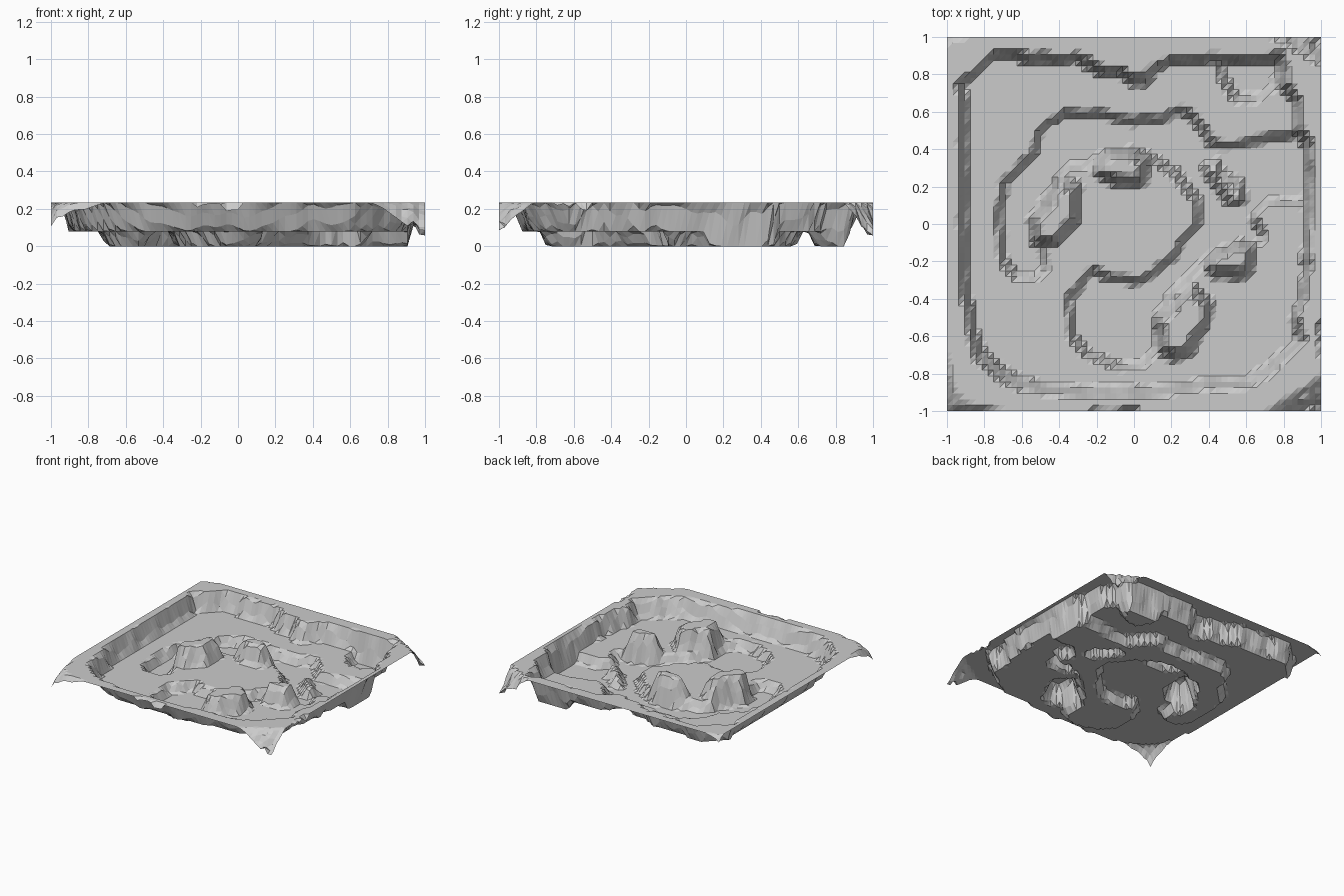
import bpy, bmesh, math, random
from mathutils import Vector
from mathutils.noise import noise

if "Cube" in bpy.data.objects:
    bpy.data.objects.remove(bpy.data.objects["Cube"])

random.seed(4)
N = 64                       # grid cells per side
LOW, MID, TOP = 0.0, 0.08, 0.235

# outline of the basin inside the high rim
BASIN = [(-.92, .5), (-.92, .74), (-.86, .82), (-.78, .89), (-.66, .91), (-.56, .88), (-.3, .89),
         (-.17, .82), (-.08, .82), (-.02, .77), (.06, .77), (.18, .87), (.3, .87), (.4, .9),
         (.5, .87), (.78, .89), (.8, .75), (.87, .66), (.88, .52), (.93, .42), (.93, -.22),
         (.9, -.35), (.87, -.5), (.88, -.63), (.74, -.76), (.62, -.84), (.26, -.87), (.1, -.9),
         (-.3, -.9), (-.5, -.88), (-.68, -.82), (-.84, -.69), (-.87, -.5), (-.91, -.28), (-.91, .2)]
# sunken winding channel
CHANNEL = [(-.62, -.28), (-.7, -.2), (-.72, 0), (-.7, .22), (-.55, .36), (-.47, .52), (-.38, .6),
           (-.2, .59), (0, .55), (.16, .56), (.24, .61), (.32, .57), (.42, .43), (.6, .42),
           (.72, .47), (.97, .48), (.97, .11), (.7, .12), (.65, .02), (.69, -.08), (.62, -.12),
           (.46, -.13), (.3, -.27), (.2, -.37), (.13, -.5), (.12, -.66), (.06, -.75), (-.08, -.76),
           (-.25, -.7), (-.33, -.6), (-.35, -.4), (-.22, -.25), (-.12, -.29), (.02, -.31),
           (.18, -.2), (.34, 0), (.34, .12), (.22, .27), (.1, .35), (-.02, .39), (-.2, .35),
           (-.34, .3), (-.45, .17), (-.55, .03), (-.49, -.12), (-.47, -.25), (-.53, -.29)]
POND = [(.46, .92), (.48, .78), (.54, .67), (.64, .66), (.76, .73), (.77, .92)]
ROCK = [(.38, .3), (.44, .33), (.48, .24), (.56, .22), (.58, .12), (.52, .11), (.44, .21)]
HILLS = [
    [(-.52, -.08), (-.42, -.1), (-.31, .03), (-.31, .2), (-.4, .23), (-.46, .1), (-.53, .03)],
    [(-.2, .28), (-.1, .23), (.04, .23), (.07, .33), (-.02, .38), (-.12, .37)],
    [(.4, -.2), (.43, -.26), (.61, -.26), (.63, -.14), (.54, -.11)],
    [(.14, -.52), (.15, -.66), (.2, -.7), (.3, -.68), (.39, -.5), (.39, -.42), (.31, -.35), (.24, -.43)],
]
# worn corners: sign x, sign y, extent along x, extent along y, drop
CORNERS = [(1, -1, .29, .19, .15), (-1, -1, .3, .3, .14), (1, 1, .26, .15, .2), (-1, 1, .12, .05, .06)]


def signed_distance(x, y, poly):
    """Distance to the outline, positive inside."""
    best, inside = 9.0, False
    for (ax, ay), (bx, by) in zip(poly, poly[1:] + poly[:1]):
        dx, dy = bx - ax, by - ay
        t = max(0, min(1, ((x - ax) * dx + (y - ay) * dy) / (dx * dx + dy * dy)))
        best = min(best, math.hypot(x - ax - t * dx, y - ay - t * dy))
        if (ay > y) != (by > y) and x < ax + dx * (y - ay) / dy:
            inside = not inside
    return best if inside else -best


def mask(x, y, poly, width=.035):
    return max(0, min(1, signed_distance(x, y, poly) / width + .5))


def height(x, y):
    # floor levels
    sunk = max(mask(x, y, CHANNEL), mask(x, y, POND)) - mask(x, y, ROCK)
    z = MID + (LOW - MID) * max(0, sunk)
    # rim and hills
    rim_width = .06 if y < -.6 else .04
    high = max([1 - mask(x, y, BASIN, rim_width)] + [mask(x, y, h, .05) for h in HILLS])
    z += (TOP - z) * high
    # ragged drops at the outer corners
    for sx, sy, ex, ey, drop in CORNERS:
        u, v = (1 - x * sx) / ex, (1 - y * sy) / ey
        f = 1 - math.sqrt(u) - math.sqrt(v) if sx < 0 else 1 - u - v
        if f > 0:
            z -= drop * min(1, f * random.uniform(.8, 1.3))
    # small chips along the front and right edges
    if y < -.99 and abs(x + .1) < .12 or x > .99 and abs(y + .6) < .09:
        z -= random.uniform(0, .05)
    return max(z, .03 if high > .9 else 0)


# terrain sheet
bm = bmesh.new()
rows = []
for j in range(N + 1):
    y = -1 + 2 * j / N
    row = []
    for i in range(N + 1):
        x = -1 + 2 * i / N
        wobble = .02 * noise(Vector((x * 9, y * 9, 0)))
        edge = max(abs(x), abs(y)) > .96
        z = height(x, y) if edge else height(x + wobble, y - wobble)
        row.append(bm.verts.new((x, y, z)))
    rows.append(row)
for j in range(N):
    for i in range(N):
        a, b, c, d = rows[j][i], rows[j][i + 1], rows[j + 1][i + 1], rows[j + 1][i]
        bm.faces.new((a, b, c))
        bm.faces.new((a, c, d))
# merge the flat areas into large faces
bmesh.ops.dissolve_limit(bm, angle_limit=math.radians(.5), verts=bm.verts, edges=bm.edges)
bmesh.ops.triangulate(bm, faces=bm.faces)
mesh = bpy.data.meshes.new("terrain")
bm.to_mesh(mesh)
bm.free()
bpy.context.collection.objects.link(bpy.data.objects.new("terrain", mesh))
